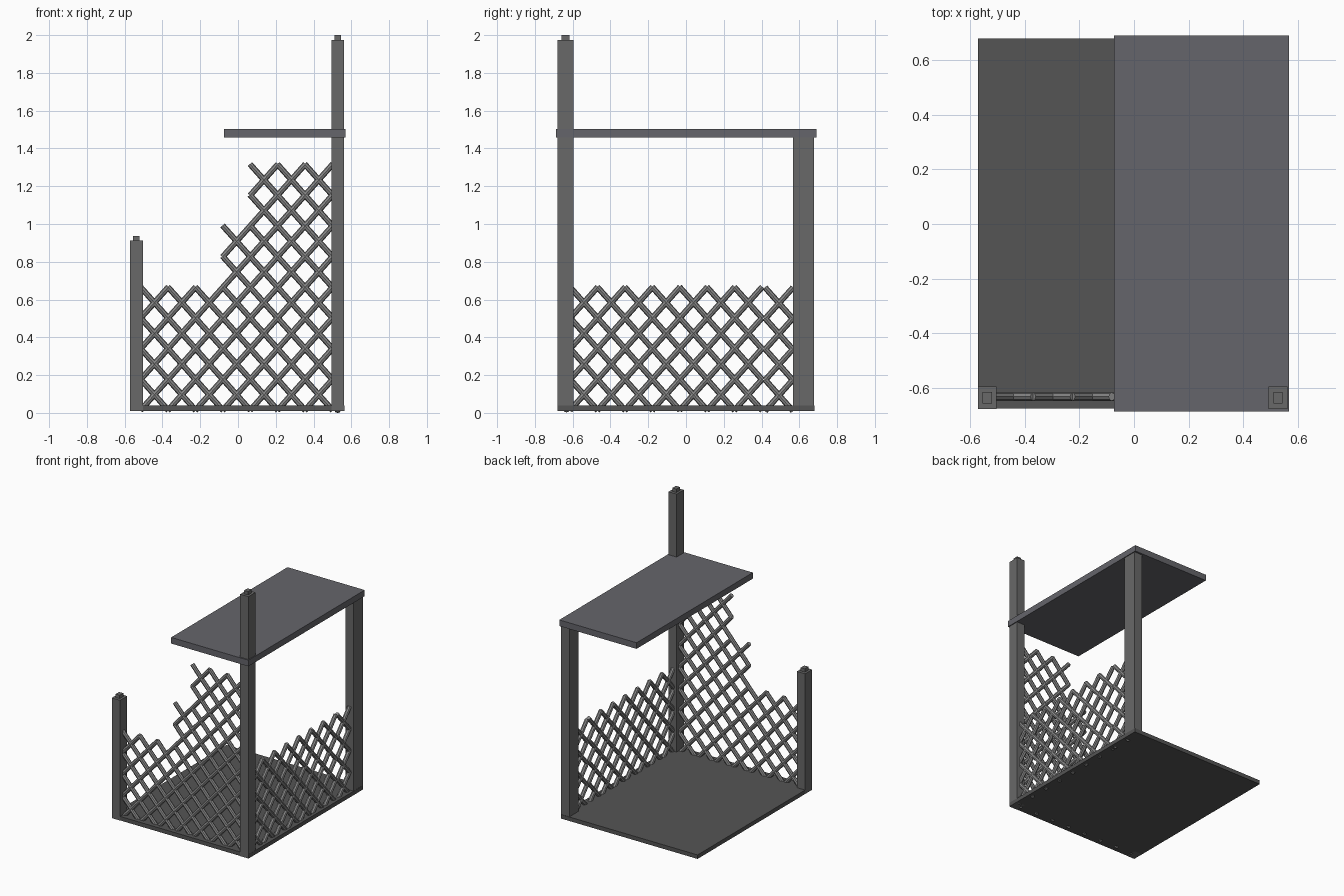
import bpy, bmesh, math
from mathutils import Vector

if "Cube" in bpy.data.objects:
    bpy.data.objects.remove(bpy.data.objects["Cube"])

def material(name, *rgb):
    m = bpy.data.materials.new(name)
    m.diffuse_color = (*rgb, 1)
    m.use_nodes = True
    m.node_tree.nodes["Principled BSDF"].inputs["Base Color"].default_value = m.diffuse_color
    return m

WOOD = material("wood_grey", 0.14, 0.14, 0.14)
FLOOR = material("floor_grey", 0.09, 0.09, 0.09)
ROOF = material("roof_grey", 0.13, 0.13, 0.145)
SLAT = material("slat_grey", 0.25, 0.25, 0.25)

def finish(name, bm, mat):
    me = bpy.data.meshes.new(name)
    bm.to_mesh(me)
    bm.free()
    me.materials.append(mat)
    ob = bpy.data.objects.new(name, me)
    bpy.context.collection.objects.link(ob)

def add_box(bm, lo, hi):
    lo, hi = Vector(lo), Vector(hi)
    vs = bmesh.ops.create_cube(bm, size=1)["verts"]
    bmesh.ops.scale(bm, vec=hi - lo, verts=vs)
    bmesh.ops.translate(bm, vec=(lo + hi) / 2, verts=vs)

def box(name, lo, hi, mat):
    bm = bmesh.new()
    add_box(bm, lo, hi)
    finish(name, bm, mat)

def capped_post(name, x, top):
    bm = bmesh.new()
    y = -0.637
    add_box(bm, (x - 0.034, y - 0.042, 0.01), (x + 0.034, y + 0.042, top))
    add_box(bm, (x - 0.017, y - 0.021, top), (x + 0.017, y + 0.021, top + 0.025))
    finish(name, bm, WOOD)

# Half-diamond size of the trellis
DU, DZ, R = 0.0725, 0.08125, 0.0155

def trellis(name, origin, axis, heights):
    """heights: number of half-diamonds filled in each column; one diagonal per cell"""
    origin, axis = Vector(origin), Vector(axis)
    bm = bmesh.new()
    n = len(heights)

    def rod(a, b):
        a, b = [origin + axis * (DU * i) + Vector((0, 0, DZ * j)) for i, j in (a, b)]
        d = b - a
        rot = d.to_track_quat('Z', 'Y').to_matrix().to_4x4()
        rot.translation = (a + b) / 2
        bmesh.ops.create_cone(bm, cap_ends=True, segments=8, radius1=R, radius2=R,
                              depth=d.length + 0.006, matrix=rot)

    def filled(i, j):
        return 0 <= i < n and 0 <= j < heights[i]

    for i in range(n):
        for j in range(heights[i]):
            s = 1 if (i + j) % 2 == 0 else -1
            if filled(i - 1, j - s):
                continue  # already part of a longer rod
            k = 1
            while filled(i + k, j + s * k):
                k += 1
            start = j if s > 0 else j + 1
            rod((i, start), (i + k, start + s * k))
    finish(name, bm, SLAT)

# Floor and roof slabs
box("floor", (-0.572, -0.677, 0.01), (0.563, 0.68, 0.04), FLOOR)
box("roof_slab", (-0.073, -0.688, 1.457), (0.568, 0.691, 1.503), ROOF)

# Corner posts
capped_post("front_left_post", -0.538, 0.912)
capped_post("front_right_post", 0.528, 1.975)
box("back_right_post", (0.494, 0.567, 0.01), (0.562, 0.677, 1.457), WOOD)

# Front trellis steps up to the right; side trellis is level
trellis("front_trellis", (-0.515, -0.633, 0.015), (1, 0, 0), [8] * 6 + [12] * 2 + [16] * 6)
trellis("side_trellis", (0.528, -0.613, 0.015), (0, 1, 0), [8] * 14)
trellis("side_trellis_end", (0.528, 0.42, 0.012), (0, 1, 0), [8] * 2)
